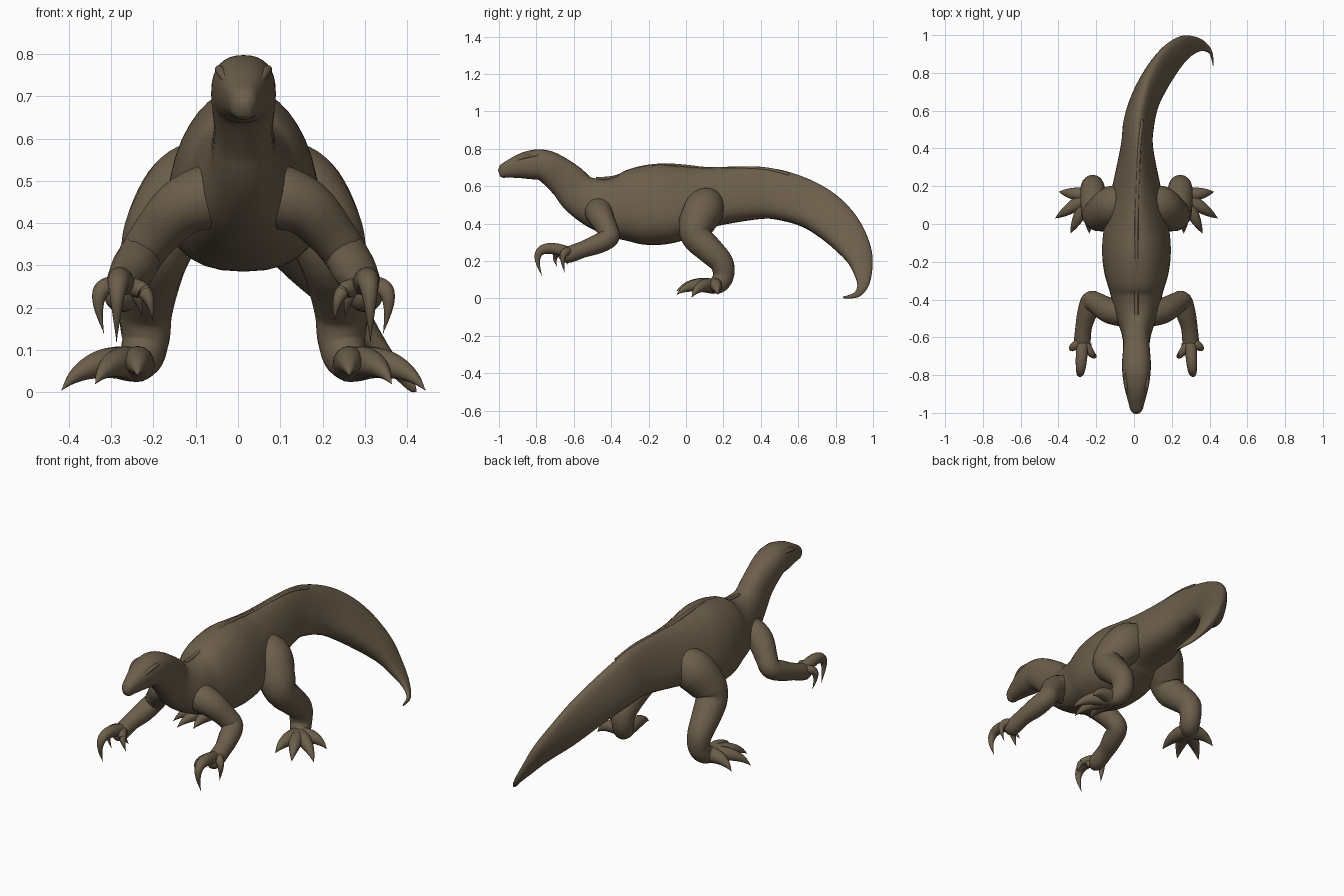
import bpy, bmesh, math
from mathutils import Vector

cube = bpy.data.objects.get("Cube")
if cube:
    bpy.data.objects.remove(cube, do_unlink=True)

# One hide colour for the whole animal
hide = bpy.data.materials.new("brown hide")
hide.use_nodes = True
COLOUR = (0.15, 0.112, 0.07, 1)
hide.diffuse_color = COLOUR
bsdf = hide.node_tree.nodes["Principled BSDF"]
bsdf.inputs["Base Color"].default_value = COLOUR
bsdf.inputs["Roughness"].default_value = 0.8

MIDDLE = 0.013  # x of the mirror plane


def spline(points, steps):
    """Smooth interpolation through stations of any length."""
    result = []
    last = len(points) - 1
    for i in range(last):
        before, start = points[max(i - 1, 0)], points[i]
        end, after = points[i + 1], points[min(i + 2, last)]
        for k in range(steps):
            t = k / steps
            result.append([b + t / 2 * (c - a + t * (2 * a - 5 * b + 4 * c - d
                           + t * (3 * (b - c) + d - a)))
                           for a, b, c, d in zip(before, start, end, after)])
    result.append(list(points[last]))
    return result


def loft(name, stations, reference, sides=16, steps=5, square=1, taper=None):
    """Skin oval rings; station = x, y, z, half width, half height."""
    rows = spline(stations, steps)
    centres = [Vector(row[:3]) for row in rows]
    bm = bmesh.new()
    rings = []
    for i, (centre, row) in enumerate(zip(centres, rows)):
        tangent = centres[min(i + 1, len(rows) - 1)] - centres[max(i - 1, 0)]
        up = Vector(reference).cross(tangent).normalized()
        side = tangent.cross(up).normalized()
        narrowing = taper(centre) if taper else 0
        width, height = max(row[3], 0.001), max(row[4], 0.001)
        ring = []
        for k in range(sides):
            angle = math.tau * k / sides
            across, rise = (math.copysign(abs(value) ** square, value)
                            for value in (math.cos(angle), math.sin(angle)))
            across *= width * (1 - narrowing * rise)
            ring.append(bm.verts.new(centre + side * across + up * rise * height))
        rings.append(ring)
    for ring, following in zip(rings, rings[1:]):
        for k in range(sides):
            n = (k + 1) % sides
            bm.faces.new((ring[k], ring[n], following[n], following[k]))
    bm.faces.new(rings[0])
    bm.faces.new(rings[-1])
    bmesh.ops.recalc_face_normals(bm, faces=bm.faces)
    mesh = bpy.data.meshes.new(name)
    bm.to_mesh(mesh)
    bm.free()
    mesh.materials.append(hide)
    obj = bpy.data.objects.new(name, mesh)
    bpy.context.collection.objects.link(obj)
    bpy.ops.object.select_all(action="DESELECT")
    obj.select_set(True)
    bpy.context.view_layer.objects.active = obj
    bpy.ops.object.shade_smooth_by_angle(angle=math.radians(50))


def limb(name, points):
    """Round-section part on both sides; point = x, y, z, radius."""
    for label, sign in (("left", 1), ("right", -1)):
        stations = [(MIDDLE + sign * x, y, z, radius, radius) for x, y, z, radius in points]
        loft(f"{label}_{name}", stations, reference=(sign, 1, 1))


def digit(name, base, knuckle, tip, radius):
    """Arched, pointed toe, finger or claw on both sides."""
    base, knuckle, tip = Vector(base), Vector(knuckle), Vector(tip)
    points = []
    count = 6
    for i in range(count + 1):
        t = i / count
        centre = base.lerp(knuckle, t).lerp(knuckle.lerp(tip, t), t)
        points.append((*centre, radius * (1 - t ** 2)))
    limb(name, points)


def midline(points, proportion):
    """Stations on the mirror plane, with width in proportion to height."""
    return [(MIDDLE, y, z, height * proportion, height) for y, z, height in points]


def body_taper(centre):
    """Round head and neck, then a back and tail that narrow upwards."""
    along = min(max((centre.y + 0.6) / 0.8, 0), 1)
    return 0.42 * along * min(1, centre.z / 0.35)


# Head, neck, trunk and a tail that curls down to the left
snout = midline([(-1, .67, .018), (-.985, .675, .033), (-.95, .69, .046),
                 (-.85, .712, .074), (-.75, .708, .085)], 0.9)
neck = midline([(-.64, .63, .1), (-.57, .557, .112)], 0.7)
trunk = midline([(-.48, .51, .135), (-.38, .49, .165), (-.28, .495, .2), (-.18, .5, .215),
                 (-.08, .508, .21), (.02, .525, .185), (.12, .54, .16)], 0.81)
tail = [(x, y, z, height * 0.57, height) for x, y, z, height in (
    (.015, .4, .563, .138), (.026, .55, .54, .13), (.06, .68, .49, .122),
    (.11, .78, .42, .115), (.17, .86, .335, .1), (.24, .92, .24, .076),
    (.3, .945, .15, .052), (.36, .945, .07, .03), (.405, .91, .02, .016),
    (.42, .84, .005, .004))]
loft("body", snout + neck + trunk + tail, reference=(1, 0, 0),
     sides=32, steps=6, square=0.85, taper=body_taper)

# Low crest along the spine
crest = [(x + max(y, 0) * 0.03, y, z + height - 0.007, 0.01, 0.01)
         for x, y, z, width, height in trunk + tail[:2]]
loft("spine_crest", crest, reference=(1, 0, 0), sides=8)

# Brow ridges
limb("brow", [(.03, -.94, .722, .004), (.055, -.85, .76, .011), (.058, -.77, .765, .004)])

# Front legs with a large hooked claw and smaller fingers
limb("front_leg", [(.05, -.46, .47, .06), (.085, -.465, .462, .076), (.15, -.455, .435, .068),
                   (.21, -.42, .37, .057), (.242, -.41, .325, .053), (.262, -.475, .29, .052),
                   (.28, -.55, .262, .044), (.288, -.64, .23, .042), (.288, -.68, .228, .01)])
wrist = (.285, -.61, .24)
digit("sickle_claw", wrist, (.3, -.86, .33), (.3, -.77, .12), 0.032)
digit("inner_finger", wrist, (.22, -.73, .27), (.215, -.69, .17), 0.024)
digit("outer_finger", wrist, (.37, -.68, .28), (.33, -.65, .14), 0.025)
digit("thumb", wrist, (.25, -.69, .26), (.24, -.63, .18), 0.022)

# Hind legs
limb("hind_leg", [(.04, .125, .52, .05), (.07, .12, .515, .085), (.125, .095, .475, .108),
                  (.185, .055, .39, .096), (.21, .06, .325, .082), (.225, .125, .26, .074),
                  (.232, .19, .19, .064), (.232, .2, .12, .056), (.25, .17, .075, .05),
                  (.3, .12, .062, .03)])

# Splayed toes ending in hooked claws
heel = Vector((.25, .15, .064))
for name, x, y, z in (("inner", .25, -.05, .04), ("middle", .35, -.05, .02),
                      ("outer", .43, .03, .005), ("rear", .41, .17, .02)):
    tip = Vector((x, y, z))
    knuckle = heel.lerp(tip, 0.65)
    knuckle.z = 0.09
    digit(f"{name}_toe", heel, knuckle, tip, 0.04)
